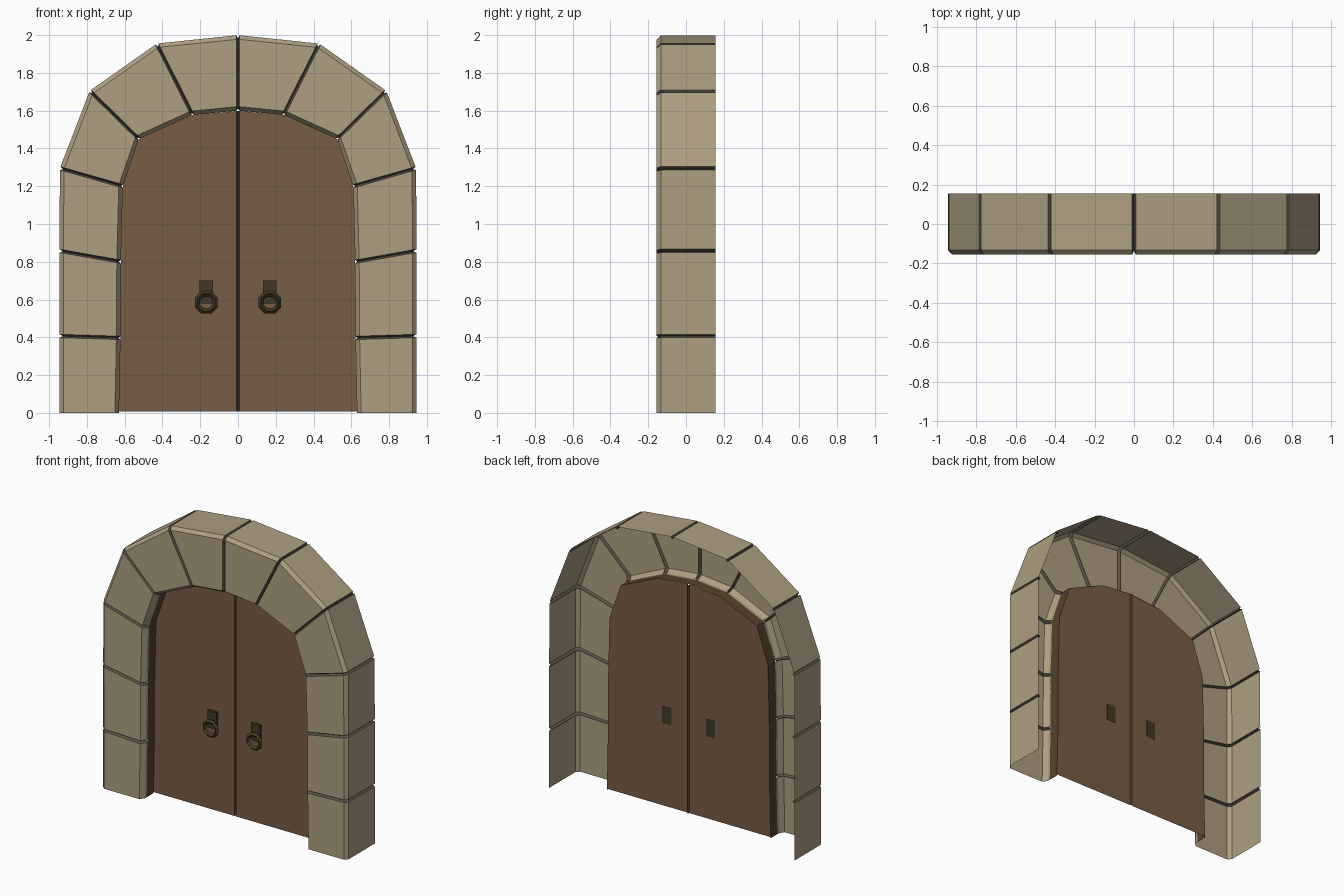
import bpy, math
from mathutils import Vector

if "Cube" in bpy.data.objects:
    bpy.data.objects.remove(bpy.data.objects["Cube"])


def material(name, rgb):
    m = bpy.data.materials.new(name)
    m.diffuse_color = (*rgb, 1)
    m.use_nodes = True
    m.node_tree.nodes["Principled BSDF"].inputs["Base Color"].default_value = m.diffuse_color
    return m


STONE = material("sand_stone", (0.42, 0.345, 0.225))
MORTAR = material("dark_joint", (0.10, 0.085, 0.065))
WOOD = material("brown_wood", (0.185, 0.108, 0.062))
FRAME = material("dark_wood", (0.09, 0.055, 0.027))
METAL = material("dark_iron", (0.055, 0.042, 0.02))

# joint lines of the right half in the XZ plane: outer point, inner point
right = [((.945, 0), (.63, 0)), ((.945, .407), (.622, .397)),
         ((.945, .858), (.62, .80)), ((.943, 1.295), (.61, 1.20)),
         ((.785, 1.705), (.525, 1.45)), ((.43, 1.955), (.24, 1.578)),
         ((0, 2.0), (0, 1.60))]
joints = [(Vector(o), Vector(i)) for o, i in right]
joints += [(Vector((-o.x, o.y)), Vector((-i.x, i.y))) for o, i in joints[-2::-1]]

BACK, FRONT, DOOR_Y = .155, -.155, -.03
CH = .022       # chamfer of the stones
GAP = .009      # half width of a joint


def make(name, verts, faces, mats, indices=None):
    me = bpy.data.meshes.new(name)
    me.from_pydata(verts, [], faces)
    for m in mats:
        me.materials.append(m)
    if indices:
        for p, k in zip(me.polygons, indices):
            p.material_index = k
    ob = bpy.data.objects.new(name, me)
    bpy.context.collection.objects.link(ob)
    return ob


def section(o, i, sink=0.0):
    """Open cross-section of the stone ring, back edge to inner reveal."""
    d = (o - i).normalized()
    o, i = o - d * sink, i + d * sink * .6
    f = FRONT + sink
    pts = [(o, BACK), (o, f + CH), (o - d * CH, f),
           (i + d * CH, f), (i, f + CH + .01), (i, -.105)]
    return [(p.x, y, p.y) for p, y in pts]


# stone arch: blocks with sunken V joints between them
rings, sunk = [], []
for k, (o, i) in enumerate(joints):
    def beside(n):
        on, inn = joints[n]
        return section(o + (on - o).normalized() * GAP, i + (inn - i).normalized() * GAP)
    if 0 < k < len(joints) - 1:
        rings += [beside(k - 1), section(o, i, .018), beside(k + 1)]
        sunk += [False, True, False]
    else:
        rings.append(section(o, i))
        sunk.append(False)
n = len(rings[0])
faces, idx = [], []
for r in range(len(rings) - 1):
    for c in range(n - 1):
        a, b = r * n + c, (r + 1) * n + c
        faces.append((a, b, b + 1, a + 1))
        idx.append(1 if sunk[r] or sunk[r + 1] else 0)
make("stone_arch", [v for r in rings for v in r], faces, [STONE, MORTAR], idx)

# timber frame lining the opening between stone and door
verts, faces = [], []
for o, i in joints:
    verts += [(i.x, -.108, i.y), (i.x, DOOR_Y, i.y)]
for k in range(len(joints) - 1):
    a = 2 * k
    faces.append((a, a + 2, a + 3, a + 1))
make("door_frame", verts, faces, [FRAME])

# door leaves, handle plates and rings
inner = [(i.x, max(i.y, .008)) for o, i in joints[:7]]
for side, s in (("right", 1), ("left", -1)):
    outline = [(.007, .008)] + inner[:-1] + [(.007, 1.598)]
    leaf = [(s * x, DOOR_Y, z) for x, z in outline]
    order = list(range(len(leaf)))
    make("door_leaf_" + side, leaf, [order[::s]], [WOOD])

    bpy.ops.mesh.primitive_cube_add(size=1, location=(s * .168, DOOR_Y - .008, .64))
    plate = bpy.context.object
    plate.name = "handle_plate_" + side
    plate.scale = (.07, .02, .12)
    plate.data.materials.append(METAL)

    bpy.ops.mesh.primitive_torus_add(major_segments=8, minor_segments=4,
                                     major_radius=.05, minor_radius=.015,
                                     location=(s * .168, DOOR_Y - .03, .585),
                                     rotation=(math.pi / 2, math.pi / 8, 0))
    ring = bpy.context.object
    ring.name = "handle_ring_" + side
    ring.data.materials.append(METAL)

# narrow V groove between the leaves
make("door_groove",
     [(x, y, z) for z in (.008, 1.598)
      for x, y in ((-.007, DOOR_Y), (0, DOOR_Y + .012), (.007, DOOR_Y))],
     [(0, 1, 4, 3), (1, 2, 5, 4)], [FRAME])
